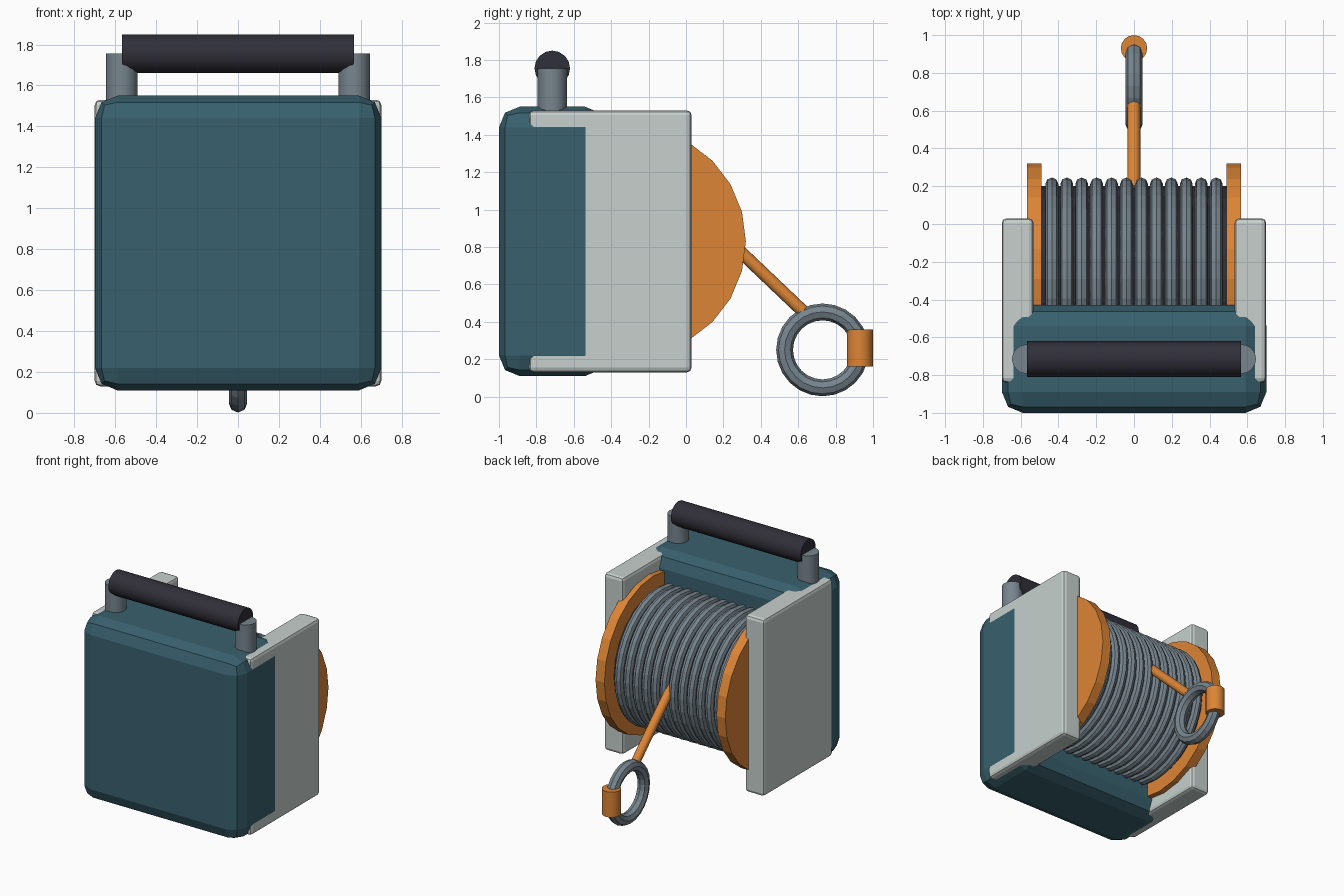
import bpy, math
from mathutils import Vector

if "Cube" in bpy.data.objects:
    bpy.data.objects.remove(bpy.data.objects["Cube"])


def material(name, rgb):
    m = bpy.data.materials.new(name)
    m.diffuse_color = (*rgb, 1)
    m.use_nodes = True
    m.node_tree.nodes["Principled BSDF"].inputs["Base Color"].default_value = m.diffuse_color
    return m


TEAL = material("teal", (0.040, 0.118, 0.155))
PALE = material("pale grey", (0.57, 0.63, 0.61))
ORANGE = material("orange", (0.72, 0.235, 0.036))
STEEL = material("steel grey", (0.185, 0.235, 0.27))
DARK = material("charcoal", (0.030, 0.029, 0.041))


def finish(name, mat):
    ob = bpy.context.object
    ob.name = name
    ob.data.materials.append(mat)
    return ob


def box(name, lo, hi, bevel, mat):
    lo, hi = Vector(lo), Vector(hi)
    bpy.ops.mesh.primitive_cube_add(size=1, location=(lo + hi) / 2)
    ob = finish(name, mat)
    ob.scale = hi - lo
    bpy.ops.object.transform_apply(location=False, rotation=False, scale=True)
    mod = ob.modifiers.new("bevel", 'BEVEL')
    mod.width, mod.segments = bevel, 2
    return ob


def rod(name, a, b, radius, sides, mat, smooth=False):
    a, b = Vector(a), Vector(b)
    d = b - a
    bpy.ops.mesh.primitive_cylinder_add(
        vertices=sides, radius=radius, depth=d.length, location=(a + b) / 2,
        rotation=d.to_track_quat('Z', 'Y').to_euler())
    ob = finish(name, mat)
    if smooth:
        bpy.ops.object.shade_smooth_by_angle(angle=math.radians(35))
    return ob


def ring(name, loc, major, minor, mat, sides=32):
    # torus whose axis runs along x
    bpy.ops.mesh.primitive_torus_add(
        major_radius=major, minor_radius=minor, major_segments=sides,
        minor_segments=8, location=loc, rotation=(0, math.pi / 2, 0))
    return finish(name, mat)


# Housing, a hair off centre so its side does not share a plane with the plates
box("housing", (-0.699, -1.0, 0.11), (0.701, -0.43, 1.55), 0.11, TEAL)

# Spool: dark drum wound with cable
SY, SZ = -0.29, 0.83
rod("drum", (-0.5, SY, SZ), (0.5, SY, SZ), 0.49, 24, DARK)
for i in range(12):
    ring("cable_coil", (-0.435 + i * 0.0791, SY, SZ), 0.502, 0.034, STEEL)

# Paired parts on each side
for side, s in (("left", -1), ("right", 1)):
    x0, x1 = sorted((s * 0.532, s * 0.70))
    box(side + "_side_plate", (x0, -0.84, 0.13), (x1, 0.03, 1.53), 0.025, PALE)
    rod(side + "_flange", (s * 0.49, SY, SZ), (s * 0.567, SY, SZ), 0.61, 24, ORANGE)
    rod(side + "_handle_post", (s * 0.568, -0.715, 1.45),
        (s * 0.568, -0.715, 1.755), 0.078, 16, STEEL, True)

# Handle grip
rod("handle_grip", (-0.567, -0.715, 1.755), (0.567, -0.715, 1.755), 0.095, 16, DARK, True)

# Loose cable end with a ring and its clasp
rod("cable_end", (0, 0.18, 0.88), (0, 0.625, 0.457), 0.034, 12, ORANGE, True)
ring("pull_ring", (0, 0.73, 0.25), 0.203, 0.045, STEEL, 24)
rod("ring_clasp", (0, 0.93, 0.16), (0, 0.93, 0.36), 0.07, 16, ORANGE, True)
